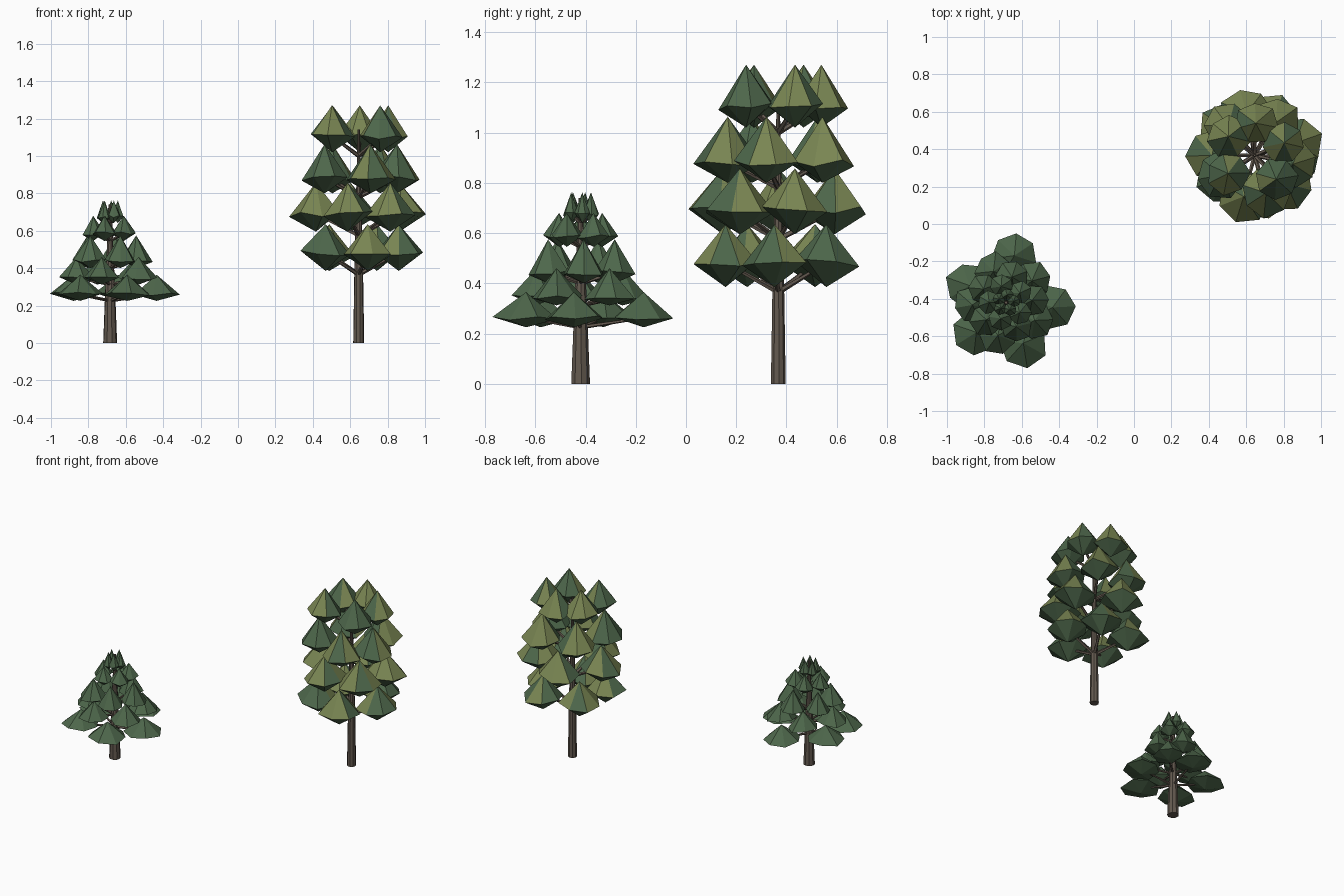
import bpy, bmesh, math, random
from mathutils import Vector

if "Cube" in bpy.data.objects:
    bpy.data.objects.remove(bpy.data.objects["Cube"])

random.seed(4)


def material(name, rgb):
    m = bpy.data.materials.new(name)
    m.diffuse_color = (*rgb, 1)
    m.use_nodes = True
    m.node_tree.nodes["Principled BSDF"].inputs["Base Color"].default_value = m.diffuse_color
    return m


BARK = material("bark brown", (0.125, 0.10, 0.078))
GREEN = material("deep green", (0.075, 0.135, 0.070))
OLIVE = material("olive green", (0.19, 0.235, 0.085))


def finish(bm, name, mats):
    bmesh.ops.recalc_face_normals(bm, faces=bm.faces)
    mesh = bpy.data.meshes.new(name)
    bm.to_mesh(mesh)
    bm.free()
    for m in mats:
        mesh.materials.append(m)
    ob = bpy.data.objects.new(name, mesh)
    bpy.context.collection.objects.link(ob)
    return ob


def limb(bm, path, sides):
    """Tapered tube through (point, radius) pairs, capped at both ends."""
    axis = (path[-1][0] - path[0][0]).normalized()
    u = axis.orthogonal().normalized()
    v = axis.cross(u)
    rings = []
    for p, r in path:
        rings.append([bm.verts.new(p + r * (math.cos(a) * u + math.sin(a) * v))
                      for a in (2 * math.pi * i / sides for i in range(sides))])
    for a, b in zip(rings, rings[1:]):
        for i in range(sides):
            j = (i + 1) % sides
            bm.faces.new((a[i], a[j], b[j], b[i]))
    bm.faces.new(rings[0])
    bm.faces.new(rings[-1])


def clump(bm, c, r, top, bottom, olive, sides=7):
    """Leaf clump: tall cone over a shallow inverted cone with an uneven rim."""
    apex = bm.verts.new((c.x, c.y, top))
    base = bm.verts.new((c.x, c.y, bottom))
    turn = random.uniform(0, 6.28)
    rim = []
    for i in range(sides):
        a = turn + 2 * math.pi * i / sides
        q = r * random.uniform(0.92, 1.08)
        z = c.z + (top - bottom) * random.uniform(-0.06, 0.06)
        rim.append(bm.verts.new((c.x + q * math.cos(a), c.y + q * math.sin(a), z)))
    for i in range(sides):
        j = (i + 1) % sides
        f = bm.faces.new((rim[i], rim[j], apex))
        f.material_index = 1 if random.random() < olive else 0
        bm.faces.new((rim[j], rim[i], base))


def tree(name, origin, trunk, sides, tiers, olive, drop, branch_r):
    ox, oy = origin
    # trunk and branches
    wood = bmesh.new()
    limb(wood, [(Vector((ox, oy, z)), r) for z, r in trunk], sides)
    for n, (bottom, rim, top, r, spots) in enumerate(tiers):
        leaves = bmesh.new()
        for angle, dist in spots:
            a = math.radians(angle)
            c = Vector((ox + dist * math.cos(a), oy + dist * math.sin(a), rim))
            clump(leaves, c, r, top, bottom, olive)
            limb(wood, [(Vector((ox, oy, bottom - drop)), branch_r),
                        (c, branch_r * 0.5)], 5)
        finish(leaves, f"{name}_foliage_tier_{n + 1}", [GREEN, OLIVE])
    finish(wood, f"{name}_trunk_and_branches", [BARK])


def ring(dist, *angles):
    return [(a, dist) for a in angles]


# small conifer: (bottom, rim, top, clump radius, clump positions) per tier
tree("conifer", (-0.684, -0.42),
     [(0, 0.038), (0.23, 0.029), (0.74, 0.008)], 9,
     [(0.225, 0.262, 0.365, 0.127, [(80, 0.255), (155, 0.215), (225, 0.225),
                                    (293, 0.235), (-6, 0.25)]),
      (0.312, 0.345, 0.46, 0.102, ring(0.18, 40, 112, 184, 256, 328)),
      (0.40, 0.44, 0.575, 0.085, ring(0.14, 5, 77, 149, 221, 293)),
      (0.545, 0.585, 0.68, 0.062, ring(0.09, 35, 107, 179, 251, 323)),
      (0.64, 0.675, 0.762, 0.034, ring(0.042, 10, 82, 154, 226, 298))],
     0.0, 0.0, 0.009)

# tall broadleaf tree
tree("broadleaf", (0.645, 0.367),
     [(0, 0.03), (0.37, 0.024), (1.14, 0.006)], 9,
     [(0.385, 0.48, 0.635, 0.138, ring(0.215, -145, -77, -4, 63, 137)),
      (0.595, 0.69, 0.857, 0.14, ring(0.228, -105, -42, 17, 101, 180)),
      (0.80, 0.88, 1.063, 0.13, ring(0.21, -150, -73, -13, 57, 132)),
      (1.02, 1.105, 1.27, 0.115, ring(0.172, -146, -48, 23, 88, 144))],
     0.6, 0.02, 0.012)
